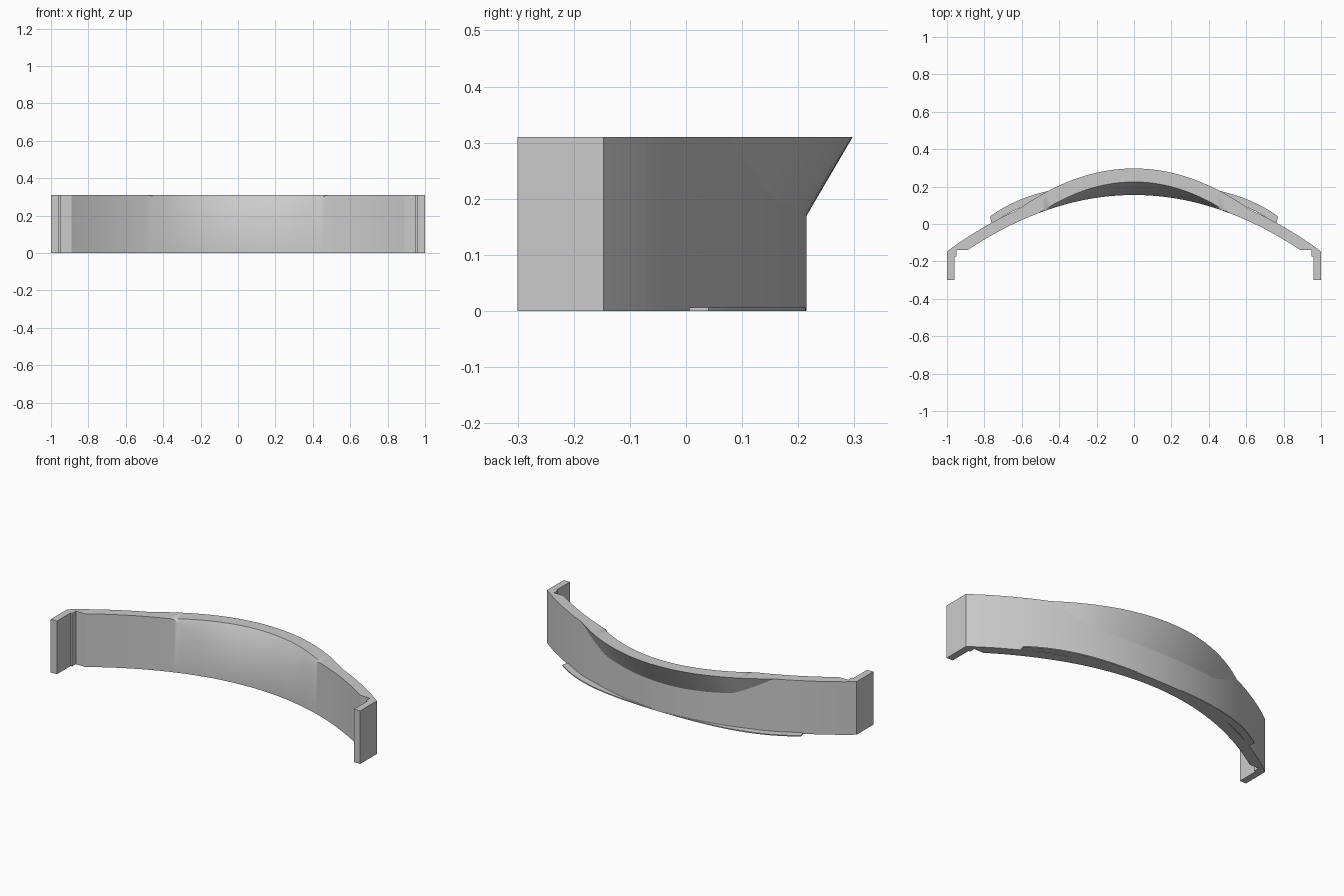
import bpy, bmesh

cube = bpy.data.objects.get("Cube")
if cube:
    bpy.data.objects.remove(cube, do_unlink=True)

H = 0.31          # overall height
END = 0.89        # where the arc meets the end brackets
STEPS = 80

grey = bpy.data.materials.new("plain grey")
grey.use_nodes = True
grey.diffuse_color = (0.6, 0.6, 0.6, 1)
grey.node_tree.nodes["Principled BSDF"].inputs["Base Color"].default_value = (0.6, 0.6, 0.6, 1)


def finish(name, bm):
    bmesh.ops.recalc_face_normals(bm, faces=bm.faces)
    mesh = bpy.data.meshes.new(name)
    bm.to_mesh(mesh)
    bm.free()
    mesh.materials.append(grey)
    obj = bpy.data.objects.new(name, mesh)
    bpy.context.collection.objects.link(obj)
    return obj


def smooth(obj, angle):
    bpy.ops.object.select_all(action='DESELECT')
    obj.select_set(True)
    bpy.context.view_layer.objects.active = obj
    bpy.ops.object.shade_smooth_by_angle(angle=angle)


def outer(x):
    return 0.215 - 0.36 * x * x


def inner(x):
    return 0.155 - 0.372 * x * x


def crease(x):
    # height at which the flare leaves the wall
    return max(0.17 + 0.18 * x * x, 0.115 + 0.508 * x * x)


def add_face(bm, verts):
    verts = list(dict.fromkeys(verts))
    if len(verts) > 2:
        bm.faces.new(verts)


# Curved band whose middle flares outward at the top
bm = bmesh.new()
columns = []
for i in range(STEPS + 1):
    x = END * (2 * i / STEPS - 1)
    column = []
    for low, top, z in (
        (outer(x), max(outer(x), 0.297 - 0.572 * x * x), crease(x)),
        (inner(x), max(inner(x), 0.225 - 0.65 * x * x), 0.015 + crease(x * 1.265)),
    ):
        base = bm.verts.new((x, low, 0))
        rim = bm.verts.new((x, top, H))
        fold = bm.verts.new((x, low, z)) if z < H - 0.002 else rim
        column.append((base, fold, rim))
    columns.append(column)
for (o1, i1), (o2, i2) in zip(columns, columns[1:]):
    for a, b in ((o1, o2), (i1, i2)):
        add_face(bm, (a[0], b[0], b[1], a[1]))
        add_face(bm, (a[1], b[1], b[2], a[2]))
    add_face(bm, (o1[0], o2[0], i2[0], i1[0]))
    add_face(bm, (o1[2], o2[2], i2[2], i1[2]))
    # crisp crease on the outside of the flare
    fold = bm.edges.get((o1[1], o2[1]))
    if fold:
        fold.smooth = False
smooth(finish("curved_band", bm), 0.61)


# Stepped end brackets
bracket = [(END, outer(END)), (0.945, outer(0.945)), (1, -0.147), (1, -0.3),
           (0.96, -0.3), (0.96, -0.175), (0.95, -0.175), (0.95, -0.14), (END, -0.14)]
for name, side in (("left_bracket", 1), ("right_bracket", -1)):
    bm = bmesh.new()
    low = [bm.verts.new((side * x, y, 0)) for x, y in bracket]
    high = [bm.verts.new((side * x, y, H)) for x, y in bracket]
    bm.faces.new(low)
    bm.faces.new(high)
    for k in range(len(bracket) - 1):
        bm.faces.new((low[k], low[k + 1], high[k + 1], high[k]))
    smooth(finish(name, bm), 0.3)


# Thin lip running along the bottom of the outside
bm = bmesh.new()
rings = []
for i in range(STEPS + 1):
    t = 2 * i / STEPS - 1
    x = 0.77 * t
    y = 0.215 - 0.122 * x ** 2 - 0.291 * x ** 4
    xi = 0.76 * t
    rings.append([bm.verts.new(p) for p in
                  ((x, y, 0), (x, y, 0.006), (xi, y - 0.04, 0.006), (xi, y - 0.04, 0))])
for a, b in zip(rings, rings[1:]):
    for k in range(4):
        n = (k + 1) % 4
        bm.faces.new((a[k], b[k], b[n], a[n]))
bm.faces.new(rings[0])
bm.faces.new(rings[-1])
smooth(finish("bottom_lip", bm), 0.5)
